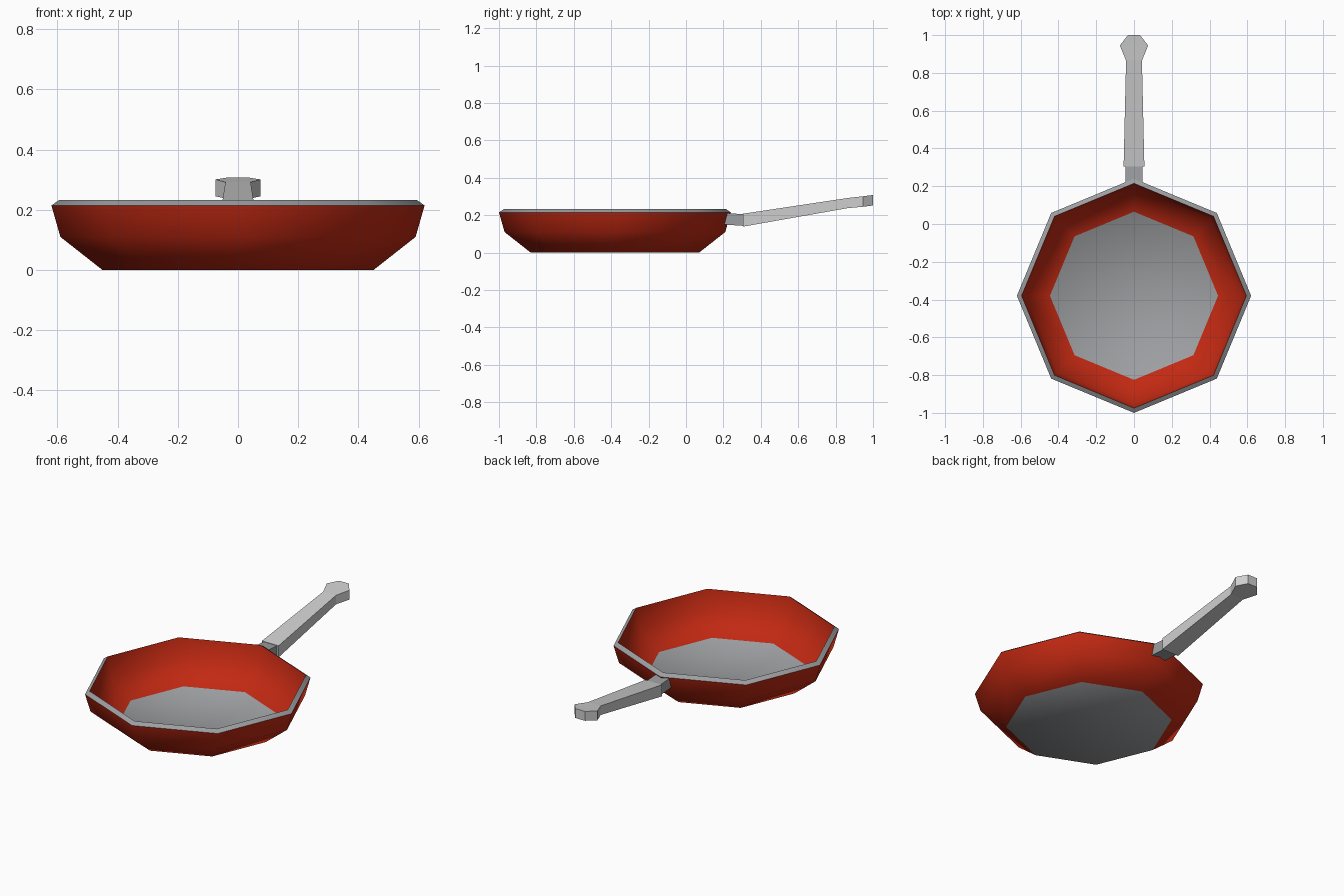
import bpy
import bmesh
from math import cos, sin, tau, radians

if "Cube" in bpy.data.objects:
    bpy.data.objects.remove(bpy.data.objects["Cube"])


def material(name, rgb):
    mat = bpy.data.materials.new(name)
    mat.use_nodes = True
    mat.diffuse_color = (*rgb, 1)
    mat.node_tree.nodes["Principled BSDF"].inputs["Base Color"].default_value = (*rgb, 1)
    return mat


RED = material("red enamel", (0.54, 0.022, 0.006))
STEEL = material("grey steel", (0.34, 0.345, 0.36))
GRIP = material("light grey grip", (0.62, 0.62, 0.62))


def loft(name, rings, mats, rule=None):
    """Skin a row of equal rings, cap both ends and colour faces by a rule."""
    bm = bmesh.new()
    loops = [[bm.verts.new(p) for p in ring] for ring in rings]
    for a, b in zip(loops, loops[1:]):
        for i in range(len(a)):
            j = (i + 1) % len(a)
            bm.faces.new((a[i], a[j], b[j], b[i]))
    bm.faces.new(loops[0])
    bm.faces.new(loops[-1])
    bmesh.ops.recalc_face_normals(bm, faces=bm.faces)
    if rule:
        for face in bm.faces:
            face.material_index = rule(face)
    mesh = bpy.data.meshes.new(name)
    bm.to_mesh(mesh)
    bm.free()
    for mat in mats:
        mesh.materials.append(mat)
    obj = bpy.data.objects.new(name, mesh)
    bpy.context.collection.objects.link(obj)
    return obj


# Pan: eight-sided bowl, outside up to the lip, then down the inside
SIDES = 8
CENTRE_Y = -0.38
RIM_Z = 0.215
profile = [(0.45, 0), (0.59, 0.11), (0.62, RIM_Z),
           (0.595, 0.232), (0.572, 0.115), (0.445, 0.008)]


def octagon(r, z):
    return [(r * cos(tau * i / SIDES), CENTRE_Y + r * sin(tau * i / SIDES), z)
            for i in range(SIDES)]


def pan_colour(face):
    flat = len(face.verts) == SIDES
    rim = all(v.co.z > RIM_Z - 0.001 for v in face.verts)
    return int(flat or rim)


pan = loft("pan", [octagon(r, z) for r, z in profile], [RED, STEEL], pan_colour)
bpy.ops.object.select_all(action="DESELECT")
pan.select_set(True)
bpy.context.view_layer.objects.active = pan
bpy.ops.object.shade_smooth_by_angle(angle=radians(60))


def section(w, y_low, y_high, low, high):
    return [(-w, y_low, low), (w, y_low, low), (w, y_high, high), (-w, y_high, high)]


# Bracket joining the handle to the back corner of the pan
loft("handle_bracket",
     [section(0.045, 0.205, 0.222, 0.15, 0.211),
      section(0.045, 0.31, 0.31, 0.143, 0.205)], [STEEL])

# Handle: tapering bar rising to a flared tip
stations = [(0.055, 0.305, 0.139, 0.208), (0.042, 0.865, 0.238, 0.292),
            (0.075, 0.945, 0.245, 0.301), (0.032, 1.0, 0.252, 0.308)]
loft("handle", [section(w, y, y, low, high) for w, y, low, high in stations], [GRIP])
